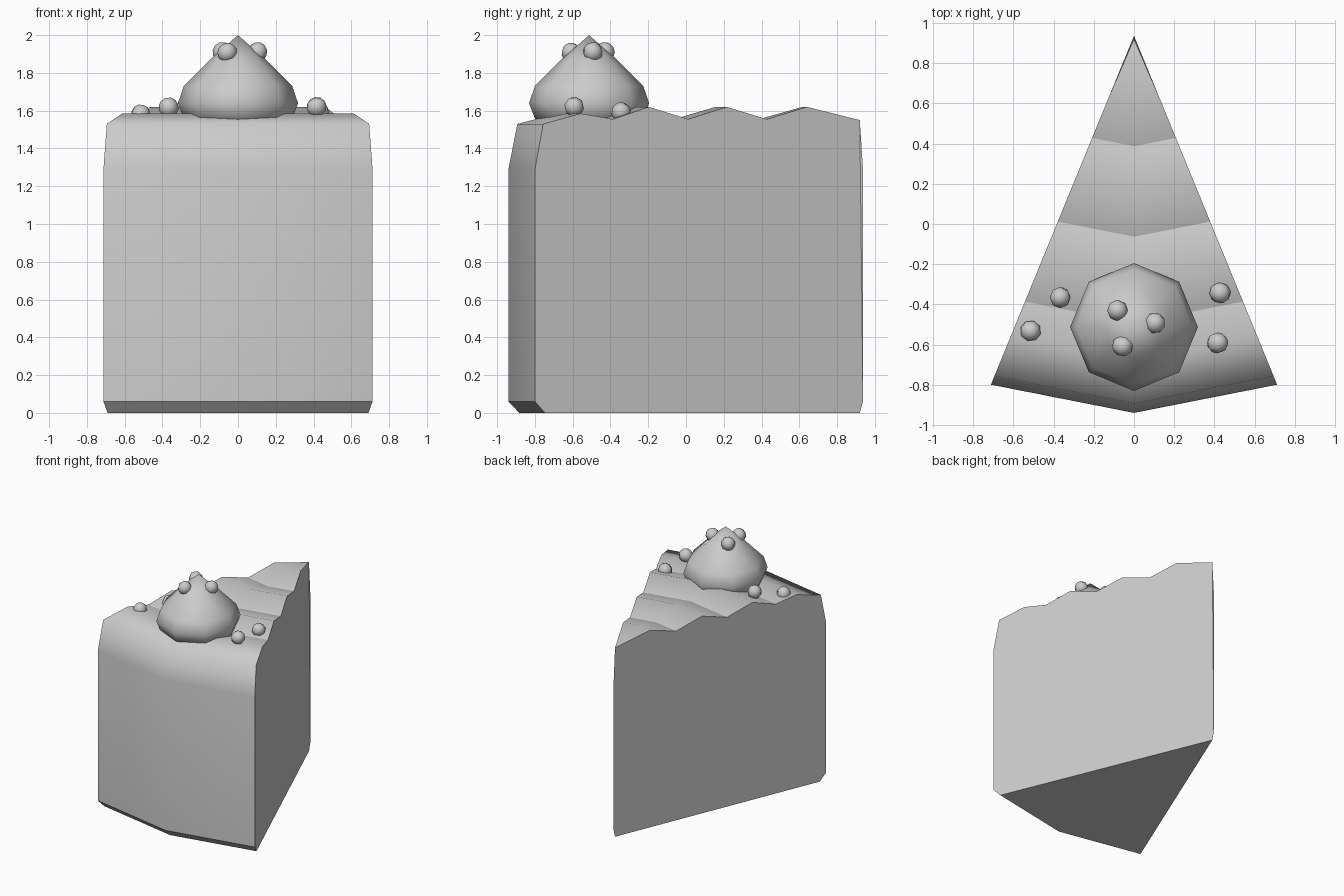
import bpy, bmesh
from math import sin, cos, pi, radians

cube = bpy.data.objects.get("Cube")
if cube:
    bpy.data.objects.remove(cube, do_unlink=True)

grey = bpy.data.materials.new("plain grey")
grey.use_nodes = True
grey.diffuse_color = (0.6, 0.6, 0.6, 1)
grey.node_tree.nodes["Principled BSDF"].inputs["Base Color"].default_value = (0.6, 0.6, 0.6, 1)


def finish(name, bm):
    bmesh.ops.recalc_face_normals(bm, faces=bm.faces[:])
    mesh = bpy.data.meshes.new(name)
    bm.to_mesh(mesh)
    bm.free()
    mesh.materials.append(grey)
    obj = bpy.data.objects.new(name, mesh)
    bpy.context.scene.collection.objects.link(obj)
    return obj


# Cake slice: a wavy profile swept in two steps around the pointed end
TIP_Y = 0.937
VALLEYS = (0.55, 1.0, 1.43)
profile = [(0.32, 1.62), (0.55, 1.555), (0.78, 1.62), (1.0, 1.555), (1.225, 1.62),
           (1.43, 1.555), (1.615, 1.585), (1.83, 1.53), (1.877, 1.29), (1.877, 0.06), (1.82, 0)]
bm = bmesh.new()
tip = [bm.verts.new((0, TIP_Y - r, z)) for r, z in ((0.017, 0), (0, 0.06), (0, 1.29), (0.017, 1.55))]
columns = []
for angle in (radians(-22.3), 0, radians(22.3)):
    columns.append([bm.verts.new((r * sin(angle), TIP_Y - r * cos(angle), z)) for r, z in profile])
for a, b in zip(columns, columns[1:]):
    bm.faces.new((tip[3], a[0], b[0]))
    bm.faces.new((tip[0], b[-1], a[-1]))
    for i in range(len(profile) - 1):
        bm.faces.new((a[i], a[i + 1], b[i + 1], b[i]))
walls = [bm.faces.new(tip + columns[0]), bm.faces.new(tip + columns[2])]
for f in bm.faces:
    f.smooth = True

# Crisp edges: cut walls, wave valleys and the bottom rim
for wall in walls:
    for e in wall.edges:
        e.smooth = False
for a, b in zip(columns, columns[1:]):
    for i, (r, z) in enumerate(profile):
        if r in VALLEYS or z < 0.1:
            bm.edges.get((a[i], b[i])).smooth = False
finish("cake_slice", bm)

# Cream dollop: eight-sided turned profile with a pointed top
bm = bmesh.new()
rings = []
for r, z in ((0.15, 1.868), (0.287, 1.73), (0.318, 1.64), (0.28, 1.54), (0.2, 1.53)):
    rings.append([bm.verts.new((r * cos(k * pi / 4), -0.513 + r * sin(k * pi / 4), z)) for k in range(8)])
peak = bm.verts.new((0, -0.513, 2.0))
for k in range(8):
    n = (k + 1) % 8
    bm.faces.new((peak, rings[0][k], rings[0][n]))
    for a, b in zip(rings, rings[1:]):
        bm.faces.new((a[k], b[k], b[n], a[n]))
bm.faces.new(rings[-1])
for f in bm.faces:
    f.smooth = True
finish("cream_dollop", bm)

# Sprinkle balls on the cream and on the cake top
balls = {
    "cream_sprinkle": [(-0.082, -0.43, 1.91), (0.104, -0.493, 1.91), (-0.057, -0.607, 1.907)],
    "cake_sprinkle": [(-0.367, -0.366, 1.617), (-0.515, -0.532, 1.58),
                      (0.428, -0.343, 1.592), (0.416, -0.592, 1.62)],
}
for name, spots in balls.items():
    for i, spot in enumerate(spots):
        bm = bmesh.new()
        bmesh.ops.create_uvsphere(bm, u_segments=8, v_segments=6, radius=0.053)
        for f in bm.faces:
            f.smooth = True
        ball = finish(f"{name}_{i + 1}", bm)
        ball.location = spot
        ball.rotation_euler = (0.3 * i, 0.2, 0.5 * i)
